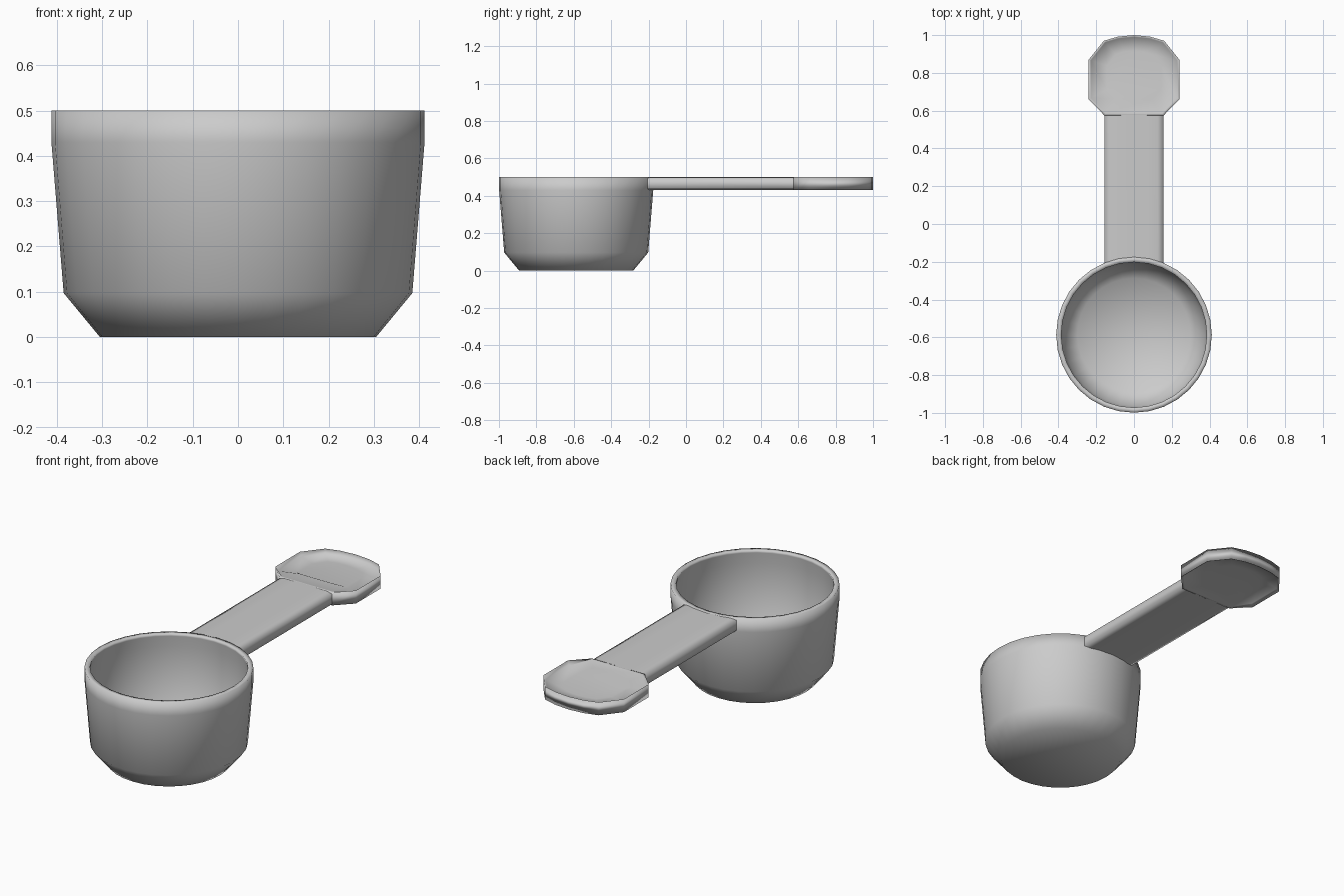
import bpy, bmesh, math

if "Cube" in bpy.data.objects:
    bpy.data.objects.remove(bpy.data.objects["Cube"])

CY = -0.587  # centre of the cup along y


def finish(name, bm):
    bmesh.ops.recalc_face_normals(bm, faces=bm.faces)
    for f in bm.faces:
        f.smooth = True
    me = bpy.data.meshes.new(name)
    bm.to_mesh(me)
    bm.free()
    ob = bpy.data.objects.new(name, me)
    bpy.context.collection.objects.link(ob)
    return ob


def loft(loops, caps=True):
    """Join closed loops of equal length with quads."""
    bm = bmesh.new()
    rings = [[bm.verts.new(p) for p in loop] for loop in loops]
    n = len(rings[0])
    for a, b in zip(rings, rings[1:]):
        for i in range(n):
            j = (i + 1) % n
            bm.faces.new((a[i], a[j], b[j], b[i]))
    if caps:
        bm.faces.new(rings[0][::-1])
        bm.faces.new(rings[-1])
    return bm


# Cup: thin-walled tub with a small inward lip, turned from one profile
SIDES = 32
profile = [(0, 0), (0.305, 0), (0.385, 0.097), (0.412, 0.43), (0.412, 0.5),
           (0.385, 0.5), (0.385, 0.488), (0.395, 0.43), (0.375, 0.1), (0.30, 0.012), (0, 0.012)]
turns = [2 * math.pi * i / SIDES for i in range(SIDES)]
bm = loft([[(r * math.cos(t), CY + r * math.sin(t), z) for t in turns]
           for r, z in profile], caps=False)
bmesh.ops.remove_doubles(bm, verts=bm.verts, dist=1e-5)
finish("cup", bm)

# Handle: bar with soft edges whose inner end follows the round cup wall
half = [(0.0, 0.5), (0.07, 0.5), (0.125, 0.499), (0.157, 0.491),
        (0.157, 0.437), (0.125, 0.431), (0.07, 0.43), (0.0, 0.43)]
section = half + [(-x, z) for x, z in half[-2:0:-1]]
near = [(x, CY + math.sqrt(0.408 ** 2 - x * x), z) for x, z in section]
far = [(x, 0.58, z) for x, z in section]
finish("handle", loft([near, far], caps=False))

# Thumb grip: faceted end plate, slightly hollowed, level with the handle where they meet
side = [(0.157, 0.575), (0.24, 0.66), (0.24, 0.87), (0.16, 0.97), (0.085, 0.992)]
outline = side + [(0, 1.0)] + [(-x, y) for x, y in side[::-1]]


def ring(scale, edge_z, hollow=0.0):
    pts = []
    for x, y in outline:
        y2 = 0.79 + (y - 0.79) * scale
        pts.append((x * scale, y2, edge_z + (0 if y < 0.6 else hollow)))
    return pts


finish("thumb_grip", loft([ring(0.6, 0.43, 0.018), ring(0.95, 0.43, 0.015), ring(1, 0.43),
                           ring(1, 0.5), ring(0.95, 0.5, -0.022), ring(0.6, 0.5, -0.026)]))
